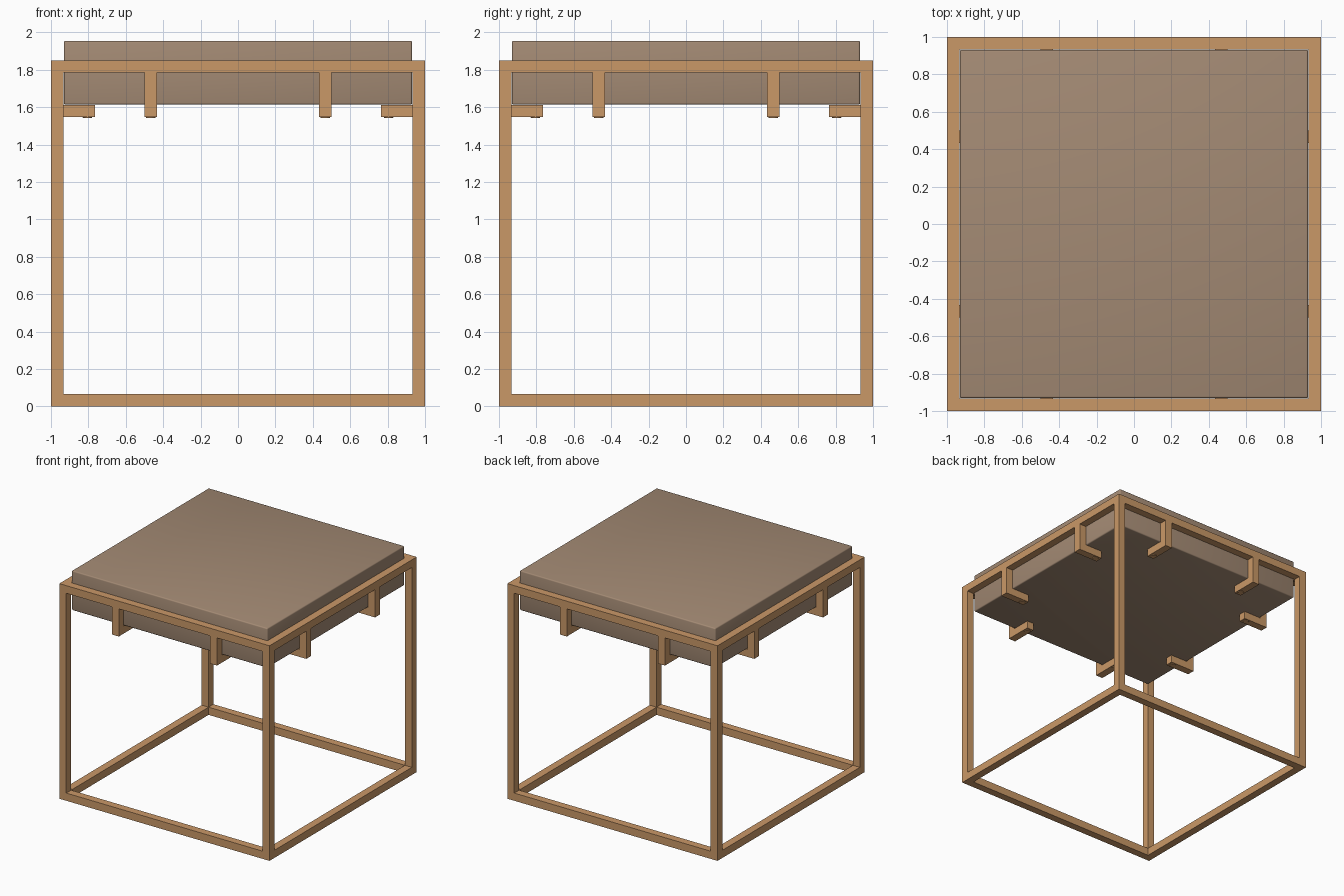
import bpy, bmesh, math
from mathutils import Matrix

if "Cube" in bpy.data.objects:
    bpy.data.objects.remove(bpy.data.objects["Cube"])

def material(name, col):
    m = bpy.data.materials.new(name)
    m.diffuse_color = (*col, 1)
    m.use_nodes = True
    m.node_tree.nodes["Principled BSDF"].inputs["Base Color"].default_value = m.diffuse_color
    return m

wood = material("light wood", (0.59, 0.315, 0.137))
fabric = material("taupe cushion", (0.37, 0.256, 0.175))

T = 0.066            # bar thickness
H = 1.85             # frame height
I = 1 - T            # inner face of the frame

def add_box(bm, lo, hi):
    size = [b - a for a, b in zip(lo, hi)]
    mid = [(a + b) / 2 for a, b in zip(lo, hi)]
    bmesh.ops.create_cube(bm, size=1, matrix=Matrix.Translation(mid) @ Matrix.Diagonal((*size, 1)))

def finish(bm, name, mat):
    me = bpy.data.meshes.new(name)
    bm.to_mesh(me)
    bm.free()
    me.materials.append(mat)
    ob = bpy.data.objects.new(name, me)
    bpy.context.collection.objects.link(ob)
    return ob

# Square rails at the bottom and top
for name, z in (("bottom_rail", 0), ("top_rail", H - T)):
    bm = bmesh.new()
    for s in (-1, 1):
        y0, y1 = sorted((s * I, s))
        add_box(bm, (-1, y0, z), (1, y1, z + T))
        add_box(bm, (y0, -I, z), (y1, I, z + T))
    finish(bm, name, wood)

# Corner legs between the rails
for sx, xn in ((-1, "left"), (1, "right")):
    for sy, yn in ((-1, "front"), (1, "back")):
        x0, x1 = sorted((sx * I, sx))
        y0, y1 = sorted((sy * I, sy))
        bm = bmesh.new()
        add_box(bm, (x0, y0, T), (x1, y1, H - T))
        finish(bm, f"{yn}_{xn}_leg", wood)

# L-shaped brackets hanging from the top rail, two per side
for i, side in enumerate(("front", "right", "back", "left")):
    for s in (-1, 1):
        x0, x1 = sorted((s * 0.434, s * 0.5))
        bm = bmesh.new()
        # L profile extruded across the bracket width
        prof = [(-1, H - T), (-1, 1.546), (-0.765, 1.546), (-0.765, 1.611), (-I, 1.611), (-I, H - T)]
        f = bm.faces.new([bm.verts.new((x0, y, z)) for y, z in prof])
        ext = bmesh.ops.extrude_face_region(bm, geom=[f])
        bmesh.ops.translate(bm, vec=(x1 - x0, 0, 0),
                            verts=[v for v in ext["geom"] if isinstance(v, bmesh.types.BMVert)])
        # small screw cap under the foot
        bmesh.ops.create_cone(bm, cap_ends=True, segments=16, radius1=0.024, radius2=0.026, depth=0.006,
                              matrix=Matrix.Translation((s * 0.467, -0.805, 1.544)))
        bmesh.ops.recalc_face_normals(bm, faces=bm.faces)
        bmesh.ops.rotate(bm, verts=bm.verts, matrix=Matrix.Rotation(i * math.pi / 2, 3, 'Z'))
        finish(bm, f"{side}_bracket_{'a' if s < 0 else 'b'}", wood)

# Thick cushion slab resting on the brackets
bm = bmesh.new()
add_box(bm, (-0.931, -0.931, 1.613), (0.931, 0.931, 1.954))
bmesh.ops.bevel(bm, geom=bm.edges[:], offset=0.01, segments=3, profile=0.5, affect='EDGES')
cushion = finish(bm, "seat_cushion", fabric)
bpy.context.view_layer.objects.active = cushion
cushion.select_set(True)
bpy.ops.object.shade_smooth_by_angle(angle=math.radians(35))
